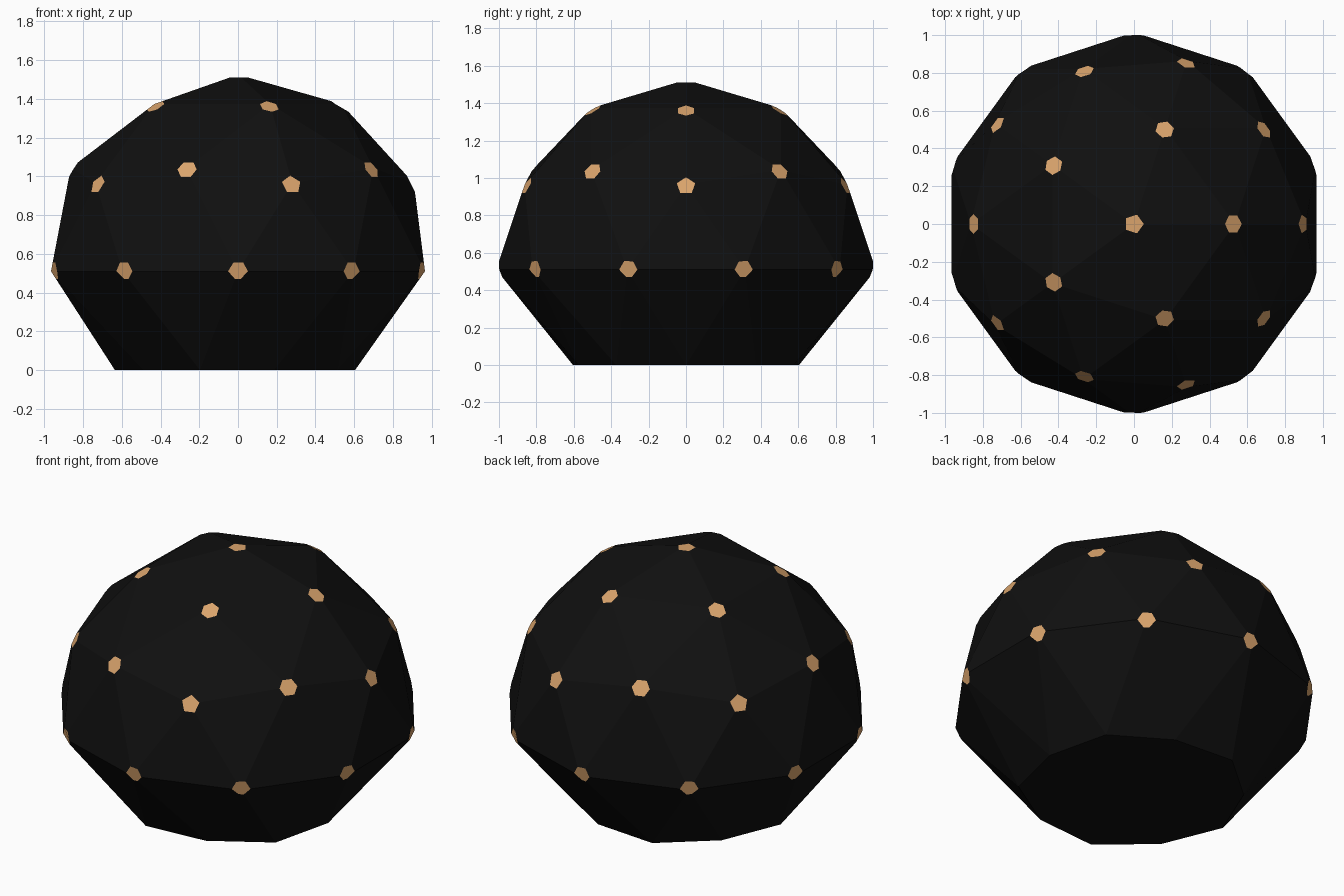
import bpy, bmesh, math
from mathutils import Matrix

if "Cube" in bpy.data.objects:
    bpy.data.objects.remove(bpy.data.objects["Cube"])

R = 1.015        # sphere radius before the corners are cut
CENTRE = 0.51    # height of the equator
CUT = 0.054      # size of the corner cuts


def material(name, rgb):
    m = bpy.data.materials.new(name)
    m.diffuse_color = (*rgb, 1)
    m.use_nodes = True
    m.node_tree.nodes["Principled BSDF"].inputs["Base Color"].default_value = m.diffuse_color
    return m


bm = bmesh.new()
bmesh.ops.create_icosphere(bm, subdivisions=2, radius=R)

# Turn the sphere so a point of the first ring below the top faces +x
ring = [v.co for v in bm.verts if 0.8 < v.co.z / R < 0.9]
angle = math.atan2(ring[0].y, ring[0].x)
bm.transform(Matrix.Rotation(-angle, 4, 'Z'))

# Open the underside, then pull the lowest ring in and flatten it as a base
bmesh.ops.delete(bm, geom=[v for v in bm.verts if v.co.z < -0.6 * R], context='VERTS')
for v in bm.verts:
    if v.co.z < -0.2:
        v.co.x *= 0.70
        v.co.y *= 0.70
        v.co.z = -CENTRE
    v.co.z += CENTRE
bmesh.ops.holes_fill(bm, edges=[e for e in bm.edges if e.is_boundary], sides=0)

# Cut every corner above the base into a small flat facet
bmesh.ops.bevel(bm, geom=[v for v in bm.verts if v.co.z > 0.2], offset=CUT,
                offset_type='OFFSET', segments=1, profile=0.5, affect='VERTICES')
bmesh.ops.recalc_face_normals(bm, faces=bm.faces[:])

# Small facets are tan, the rest is black
for f in bm.faces:
    f.smooth = False
    f.material_index = 1 if f.calc_area() < 0.03 else 0

mesh = bpy.data.meshes.new("faceted_dome")
bm.to_mesh(mesh)
bm.free()
mesh.materials.append(material("black", (0.005, 0.005, 0.005)))
mesh.materials.append(material("tan", (0.70, 0.37, 0.15)))
bpy.context.collection.objects.link(bpy.data.objects.new("faceted_dome", mesh))
